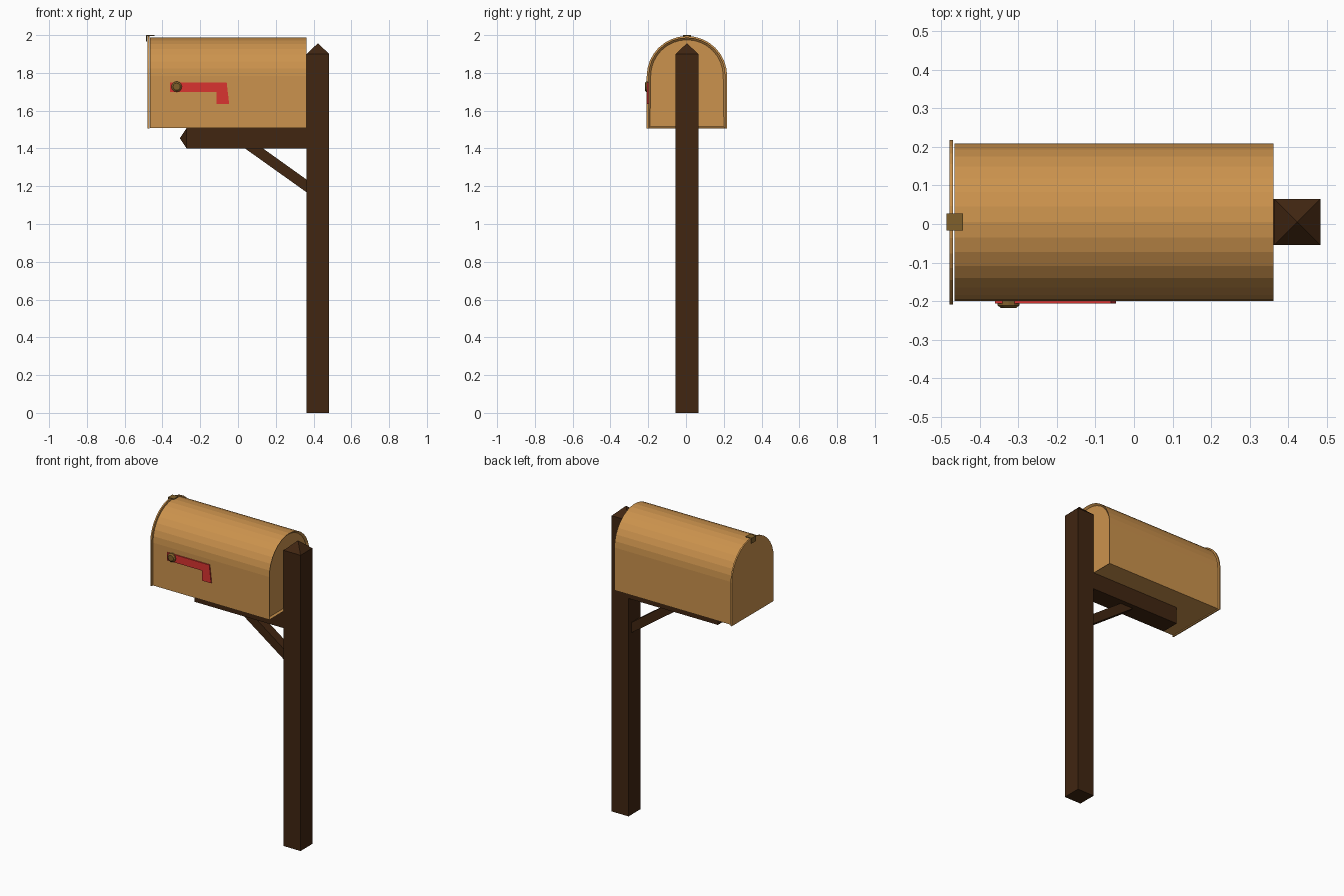
import bpy, bmesh, math
from mathutils import Vector

if "Cube" in bpy.data.objects:
    bpy.data.objects.remove(bpy.data.objects["Cube"])

CY = 0.005  # shared centre line of post and box


def material(name, rgb):
    m = bpy.data.materials.new(name)
    m.diffuse_color = (*rgb, 1)
    m.use_nodes = True
    m.node_tree.nodes["Principled BSDF"].inputs["Base Color"].default_value = m.diffuse_color
    return m


TAN = material("tan_metal", (0.60, 0.29, 0.074))
WOOD = material("dark_wood", (0.052, 0.019, 0.0056))
RED = material("flag_red", (0.70, 0.034, 0.030))
BRASS = material("dull_brass", (0.216, 0.117, 0.024))


def finish(name, bm, mat):
    bmesh.ops.recalc_face_normals(bm, faces=bm.faces)
    me = bpy.data.meshes.new(name)
    bm.to_mesh(me)
    bm.free()
    me.materials.append(mat)
    ob = bpy.data.objects.new(name, me)
    bpy.context.collection.objects.link(ob)
    return ob


def prism(bm, points, offset):
    """Extrude a closed outline of 3D points; returns the far cap."""
    base = bm.faces.new([bm.verts.new(p) for p in points])
    ext = bmesh.ops.extrude_face_region(bm, geom=[base], use_keep_orig=True)["geom"]
    bmesh.ops.translate(bm, vec=offset, verts=[g for g in ext if isinstance(g, bmesh.types.BMVert)])
    return [g for g in ext if isinstance(g, bmesh.types.BMFace)][0]


def plate(name, xz, y0, y1, mat):
    bm = bmesh.new()
    prism(bm, [(x, y0, z) for x, z in xz], Vector((0, y1 - y0, 0)))
    return finish(name, bm, mat)


def pointed_beam(name, points, offset, tip):
    """Square beam whose far end rises to a pyramid tip."""
    bm = bmesh.new()
    cap = prism(bm, points, Vector(offset))
    bm.normal_update()
    poke = bmesh.ops.poke(bm, faces=[cap])
    poke["verts"][0].co = tip
    return finish(name, bm, WOOD)


def arch(x, r, z0, spring, n=16):
    """Mailbox outline: straight sides with a half-round top."""
    pts = [(x, CY - r, z0), (x, CY + r, z0)]
    for i in range(n + 1):
        a = math.pi * i / n
        pts.append((x, CY + r * math.cos(a), spring + r * math.sin(a)))
    return pts


# wooden post, arm and diagonal brace
h = 0.06
pointed_beam("post", [(0.423 + sx * h, CY + sy * h, 0) for sx, sy in ((-1, -1), (1, -1), (1, 1), (-1, 1))],
             (0, 0, 1.9), (0.423, CY, 1.957))
pointed_beam("support_arm", [(0.365, CY + sy * h, z) for sy, z in ((-1, 1.40), (1, 1.40), (1, 1.508), (-1, 1.508))],
             (-0.637, 0, 0), (-0.308, CY, 1.454))
plate("diagonal_brace", [(0.03, 1.405), (0.125, 1.405), (0.37, 1.23), (0.37, 1.163)],
      CY - 0.03, CY + 0.03, WOOD)

# box body, with a recessed back panel
bm = bmesh.new()
back = prism(bm, arch(-0.465, 0.204, 1.508, 1.783), Vector((0.827, 0, 0)))
bm.normal_update()
bmesh.ops.recalc_face_normals(bm, faces=bm.faces)
bmesh.ops.inset_region(bm, faces=[back], thickness=0.012)
bmesh.ops.translate(bm, vec=(-0.012, 0, 0), verts=back.verts)
finish("box_body", bm, TAN)

# door
bm = bmesh.new()
prism(bm, arch(-0.478, 0.213, 1.505, 1.782), Vector((0.009, 0, 0)))
finish("door", bm, TAN)

# door latch: bent strip over the top of the door
plate("door_latch", [(-0.486, 1.966), (-0.481, 1.966), (-0.481, 1.9955), (-0.443, 1.9955),
                     (-0.443, 2.0), (-0.486, 2.0)], CY - 0.022, CY + 0.022, BRASS)

# signal flag and its pivot knob
plate("flag", [(-0.36, 1.70), (-0.113, 1.70), (-0.113, 1.636), (-0.047, 1.636), (-0.06, 1.75), (-0.36, 1.75)],
      -0.206, -0.198, RED)
bm = bmesh.new()
rings = []
for y, r in ((-0.200, 0.028), (-0.211, 0.028), (-0.218, 0.019)):
    rings.append([bm.verts.new((-0.325 + r * math.cos(k * math.tau / 12), y, 1.727 + r * math.sin(k * math.tau / 12)))
                  for k in range(12)])
for a, b in zip(rings, rings[1:]):
    for k in range(12):
        bm.faces.new((a[k], a[(k + 1) % 12], b[(k + 1) % 12], b[k]))
bm.faces.new(rings[0])
bm.faces.new(rings[-1])
finish("flag_pivot", bm, BRASS)
